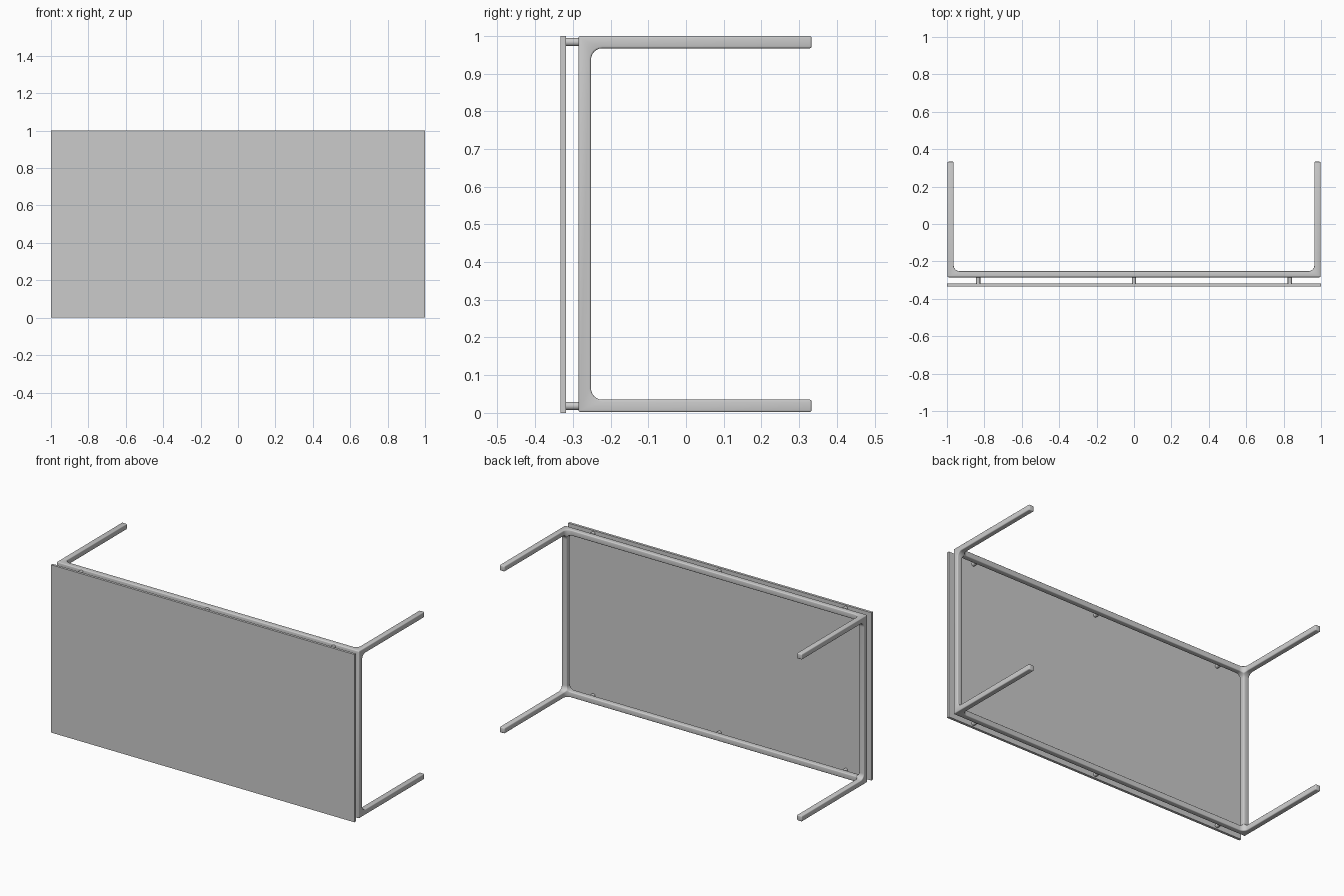
import bpy, bmesh, math
from mathutils import Vector

if "Cube" in bpy.data.objects:
    bpy.data.objects.remove(bpy.data.objects["Cube"])

X, Y0, Y1, T = 0.997, -0.285, 0.333, 0.033   # frame extents and bar thickness


def make_object(name, bm):
    bmesh.ops.recalc_face_normals(bm, faces=bm.faces[:])
    mesh = bpy.data.meshes.new(name)
    bm.to_mesh(mesh)
    bm.free()
    ob = bpy.data.objects.new(name, mesh)
    bpy.context.collection.objects.link(ob)
    return ob


def box(name, lo, hi):
    bm = bmesh.new()
    bmesh.ops.create_cube(bm, size=1)
    lo, hi = Vector(lo), Vector(hi)
    for v in bm.verts:
        v.co = (lo + hi) / 2 + v.co * (hi - lo)
    return make_object(name, bm)


def rounded_cutter(name, lo, hi, axis, r=0.03):
    """Box whose four edges along one axis are rounded."""
    ob = box(name, lo, hi)
    bm = bmesh.new()
    bm.from_mesh(ob.data)
    edges = [e for e in bm.edges
             if abs((e.verts[0].co - e.verts[1].co).normalized()[axis]) > 0.9]
    bmesh.ops.bevel(bm, geom=edges, offset=r, segments=6, profile=0.5, affect='EDGES')
    bm.to_mesh(ob.data)
    bm.free()
    ob.hide_render = True
    return ob


def use(ob):
    bpy.ops.object.select_all(action='DESELECT')
    ob.select_set(True)
    bpy.context.view_layer.objects.active = ob


# Table top, standing on its long edge
box("table_top", (-1, -0.333, 0), (1, -0.318, 1))

# One-piece frame with four legs: a block opened along all three axes
frame = box("leg_frame", (-X, Y0, 0.002), (X, Y1, 1.0))
a, b = T + 0.002, 1 - T
cutters = [
    rounded_cutter("side_opening", (-2, Y0 + T, a), (2, 1, b), 0),
    rounded_cutter("rail_opening", (-X + T, -1, a), (X - T, 1, b), 1),
    rounded_cutter("long_opening", (-X + T, Y0 + T, -1), (X - T, 1, 2), 2),
]
use(frame)
for c in cutters:
    m = frame.modifiers.new("opening", 'BOOLEAN')
    m.object = c
    m.operation = 'DIFFERENCE'
    m.solver = 'EXACT'
    bpy.ops.object.modifier_apply(modifier=m.name)
for c in cutters:
    bpy.data.objects.remove(c)

# Softened bar edges
bev = frame.modifiers.new("soft_edges", 'BEVEL')
bev.width = 0.005
bev.segments = 3
bev.limit_method = 'ANGLE'
bev.angle_limit = math.radians(50)
bpy.ops.object.modifier_apply(modifier=bev.name)
bpy.ops.object.shade_smooth_by_angle(angle=math.radians(35))

# Round spacers between frame and top
for x in (-0.833, 0, 0.833):
    for side, z in (("lower", 0.0185), ("upper", 0.9835)):
        bpy.ops.mesh.primitive_cylinder_add(
            vertices=24, radius=0.011, depth=0.037,
            location=(x, -0.3015, z), rotation=(math.pi / 2, 0, 0))
        pin = bpy.context.object
        pin.name = f"{side}_spacer"
        bpy.ops.object.shade_smooth_by_angle(angle=math.radians(35))
